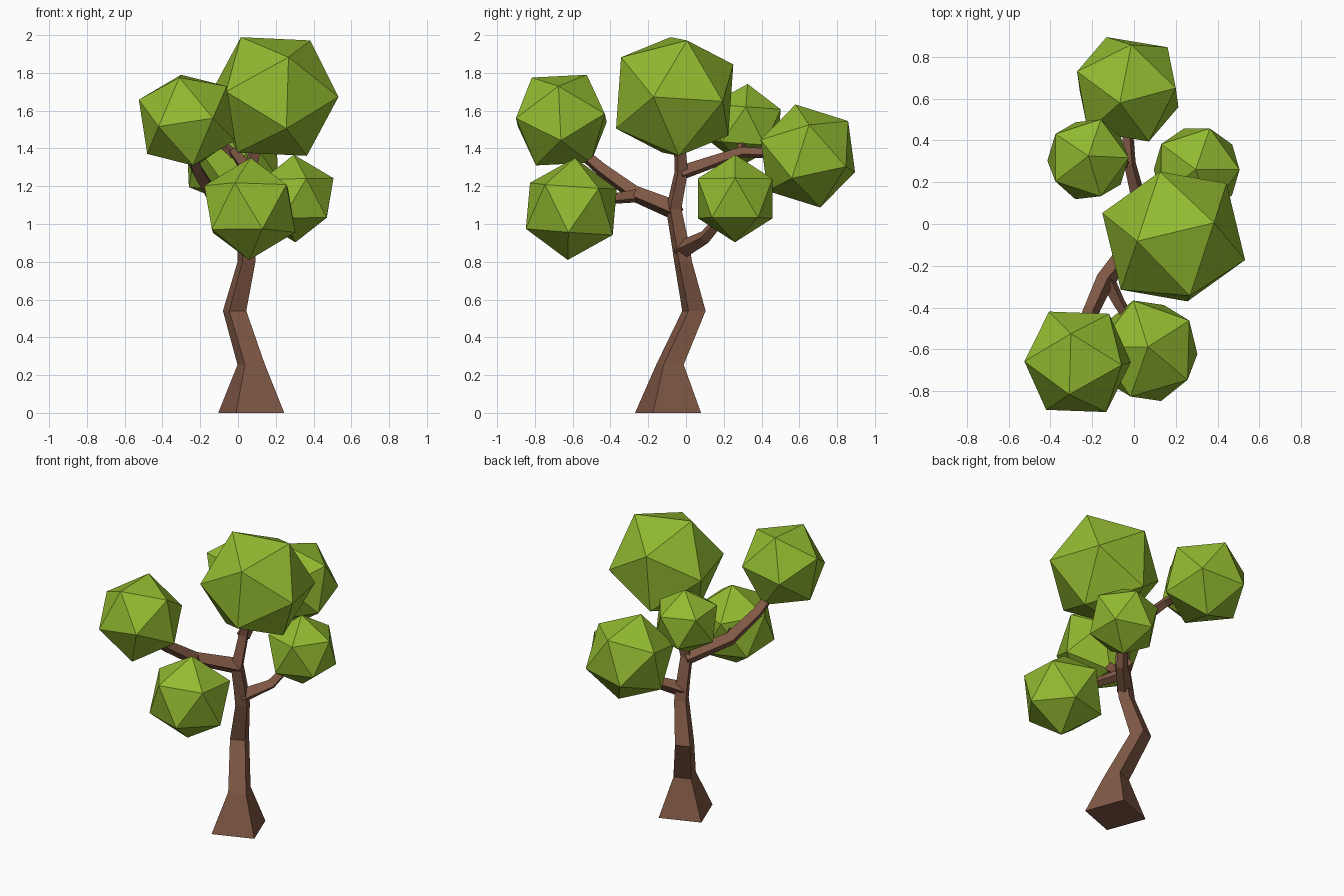
import bpy, bmesh, math
from mathutils import Vector, Matrix

if "Cube" in bpy.data.objects:
    bpy.data.objects.remove(bpy.data.objects["Cube"])


def material(name, rgb):
    m = bpy.data.materials.new(name)
    m.diffuse_color = (*rgb, 1)
    m.use_nodes = True
    m.node_tree.nodes["Principled BSDF"].inputs["Base Color"].default_value = m.diffuse_color
    return m


BARK = material("bark_brown", (0.22, 0.10, 0.06))
LEAF = material("leaf_green", (0.29, 0.49, 0.03))


def finish(name, bm, mat):
    bmesh.ops.recalc_face_normals(bm, faces=bm.faces)
    me = bpy.data.meshes.new(name)
    bm.to_mesh(me)
    bm.free()
    me.materials.append(mat)
    ob = bpy.data.objects.new(name, me)
    bpy.context.collection.objects.link(ob)
    return ob


def frame(a, b):
    # orthonormal frame spanned by two directions
    a, b = a.normalized(), b.normalized()
    u, v = (a + b).normalized(), (a - b).normalized()
    return Matrix((u, v, u.cross(v))).transposed()


def leaf_ball(name, centre, r, d1, d2):
    # icosahedron turned so that two of its corners point along d1 and d2
    d1, d2 = Vector(d1), Vector(d2)
    if d1.dot(d2) < 0:
        d2 = -d2
    bm = bmesh.new()
    bmesh.ops.create_icosphere(bm, subdivisions=1, radius=r)
    bm.verts.ensure_lookup_table()
    v0 = bm.verts[0]
    v1 = v0.link_edges[0].other_vert(v0)
    rot = frame(d1, d2) @ frame(v0.co, v1.co).transposed()
    bm.transform(Matrix.Translation(centre) @ rot.to_4x4())
    return finish(name, bm, LEAF)


def limb(name, pts, upright=False):
    # four-sided tube through (x, y, z, half diagonal) points
    bm = bmesh.new()
    P = [Vector(p[:3]) for p in pts]
    rings = []
    for i, p in enumerate(P):
        t = (P[min(i + 1, len(P) - 1)] - P[max(i - 1, 0)]).normalized()
        ref = Vector((0.3, 0.2, 1))
        if upright:
            t, ref = Vector((0, 0, 1)), Vector((-0.08, -0.175, 0))
        u = (ref - t * ref.dot(t)).normalized()
        w = t.cross(u)
        ang = [k * math.pi / 2 for k in range(4)]
        rings.append([bm.verts.new(p + (u * math.cos(a) + w * math.sin(a)) * pts[i][3]) for a in ang])
    for a, b in zip(rings, rings[1:]):
        for k in range(4):
            bm.faces.new((a[k], a[(k + 1) % 4], b[(k + 1) % 4], b[k]))
    bm.faces.new(rings[0])
    bm.faces.new(rings[-1])
    return finish(name, bm, BARK)


# Trunk with flared square foot
limb("trunk", [(0.07, -0.095, 0, 0.192), (0.07, -0.085, 0.255, 0.08),
               (-0.018, 0.042, 0.54, 0.068), (0.045, -0.015, 0.8, 0.052),
               (0.045, -0.035, 0.92, 0.05), (0.04, -0.065, 1.08, 0.045),
               (0.06, -0.025, 1.28, 0.038), (0.12, -0.04, 1.5, 0.03)], True)

# Branches
limb("front_branch", [(0.04, -0.05, 1.07, 0.055), (-0.14, -0.27, 1.16, 0.045),
                      (-0.22, -0.45, 1.29, 0.038), (-0.26, -0.6, 1.42, 0.03)])
limb("front_twig", [(-0.13, -0.26, 1.15, 0.038), (-0.07, -0.38, 1.135, 0.03), (0.04, -0.55, 1.1, 0.025)])
limb("right_branch", [(0.045, -0.03, 0.86, 0.05), (0.18, 0.10, 0.93, 0.036), (0.27, 0.22, 1.07, 0.026)])
limb("back_branch", [(0.06, -0.03, 1.27, 0.042), (-0.02, 0.29, 1.38, 0.03), (-0.04, 0.58, 1.37, 0.025)])
limb("back_twig", [(-0.02, 0.29, 1.37, 0.025), (-0.08, 0.295, 1.42, 0.023), (-0.16, 0.3, 1.5, 0.02)])

# Foliage
leaf_ball("crown_foliage", (0.19, -0.06, 1.675), 0.36, (-0.19, -0.02, 0.325), (0.34, -0.11, -0.01))
leaf_ball("front_left_foliage", (-0.27, -0.66, 1.55), 0.277, (-0.01, 0.14, 0.24), (-0.26, -0.01, 0.09))
leaf_ball("front_low_foliage", (0.063, -0.607, 1.08), 0.271, (0, 0.022, 0.27), (0.72, -0.52, 0.46))
leaf_ball("right_foliage", (0.30, 0.26, 1.135), 0.232, (0.205, 0, 0.107), (0.169, 0.12, -0.10))
leaf_ball("back_foliage", (-0.03, 0.645, 1.36), 0.283, (-0.04, -0.06, 0.27), (-0.107, 0.26, -0.083))
leaf_ball("back_left_foliage", (-0.22, 0.31, 1.525), 0.217, (0, 0.01, 0.2), (0.064, 0.2, 0.08))
